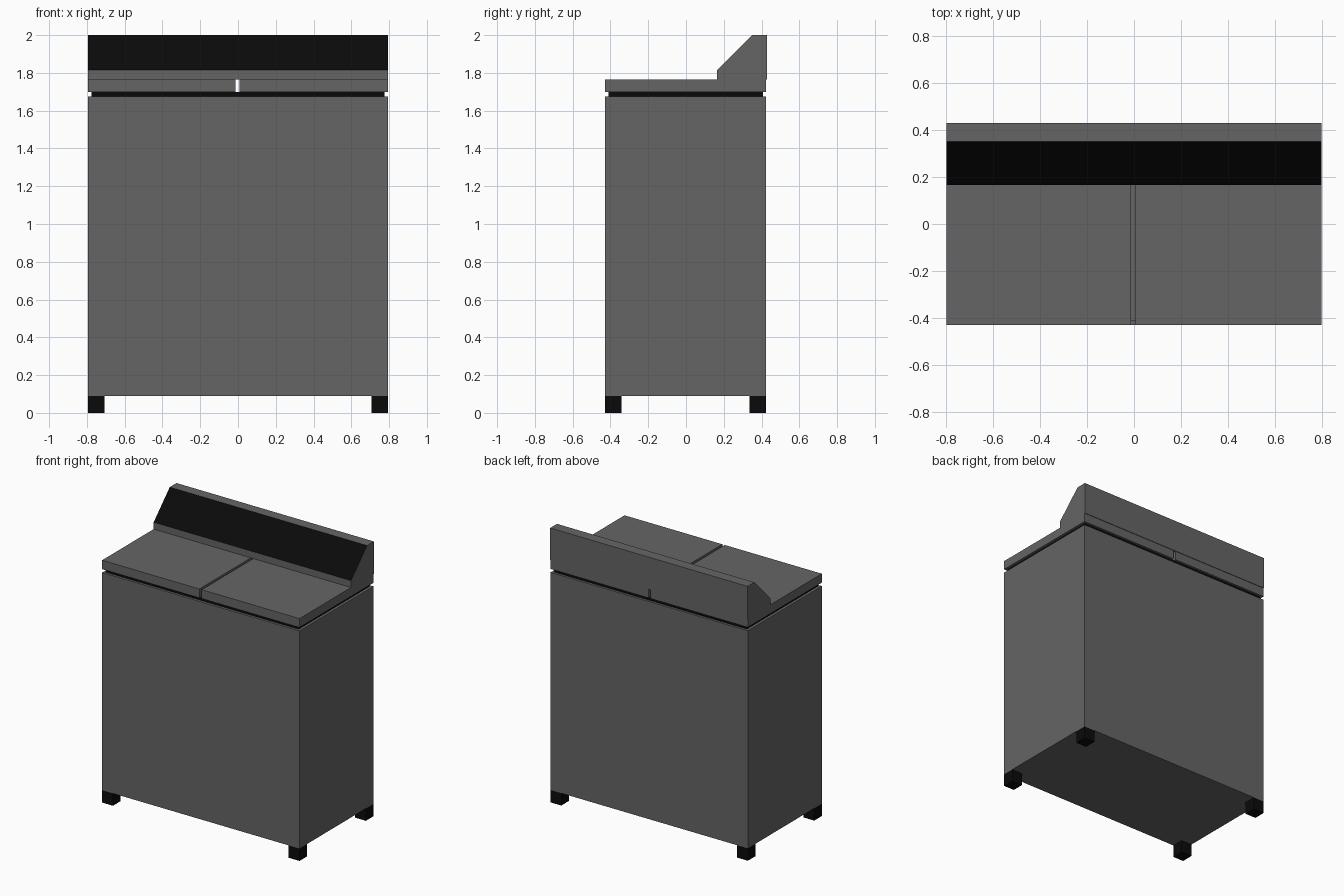
import bpy
import bmesh

if "Cube" in bpy.data.objects:
    bpy.data.objects.remove(bpy.data.objects["Cube"])


def material(name, rgb):
    m = bpy.data.materials.new(name)
    m.diffuse_color = (*rgb, 1.0)
    m.use_nodes = True
    m.node_tree.nodes["Principled BSDF"].inputs["Base Color"].default_value = m.diffuse_color
    return m


GREY = material("dark grey", (0.13, 0.13, 0.13))
BLACK = material("black", (0.003, 0.003, 0.003))


def finish(name, bm, mats):
    bmesh.ops.recalc_face_normals(bm, faces=bm.faces)
    me = bpy.data.meshes.new(name)
    bm.to_mesh(me)
    bm.free()
    for m in mats:
        me.materials.append(m)
    ob = bpy.data.objects.new(name, me)
    bpy.context.collection.objects.link(ob)
    return ob


def box(name, x, y, z, mats):
    bm = bmesh.new()
    bmesh.ops.create_cube(bm, size=1)
    for v in bm.verts:
        for i, (lo, hi) in enumerate((x, y, z)):
            v.co[i] = hi if v.co[i] > 0 else lo
    return finish(name, bm, mats)


W, FRONT, BACK = 0.795, -0.428, 0.424
FOOT, FOOT_H = 0.087, 0.09

# Main cabinet
box("cabinet", (-W, W), (FRONT, BACK), (FOOT_H, 1.675), [GREY])

# Four corner feet
for sx, xs in (("left", (-W, -W + FOOT)), ("right", (W - FOOT, W))):
    for sy, ys in (("front", (FRONT, FRONT + FOOT)), ("back", (BACK - FOOT, BACK))):
        box(f"{sy}_{sx}_foot", xs, ys, (0, FOOT_H), [BLACK])

# Recessed black seal under the lids, grey on its top face
seal = box("seal", (-0.775, 0.775), (-0.41, 0.407), (1.675, 1.70), [BLACK, GREY])
for p in seal.data.polygons:
    p.material_index = 1 if p.normal.z > 0.5 else 0

# Two lids with a narrow gap between them
box("left_lid", (-W, -0.012), (FRONT, BACK), (1.70, 1.765), [GREY])
box("right_lid", (0.007, W), (FRONT, BACK), (1.70, 1.765), [GREY])

# Rear console with a sloped black control panel
profile = [(0.165, 1.765), (0.165, 1.815), (0.35, 2.0), (0.428, 2.0), (0.428, 1.765)]
bm = bmesh.new()
face = bm.faces.new([bm.verts.new((-W, y, z)) for y, z in profile])
ext = bmesh.ops.extrude_face_region(bm, geom=[face])
bmesh.ops.translate(bm, vec=(2 * W, 0, 0),
                    verts=[g for g in ext["geom"] if isinstance(g, bmesh.types.BMVert)])
console = finish("console", bm, [GREY, BLACK])
for p in console.data.polygons:
    p.material_index = 1 if p.normal.z > 0.3 and p.normal.y < -0.3 else 0
